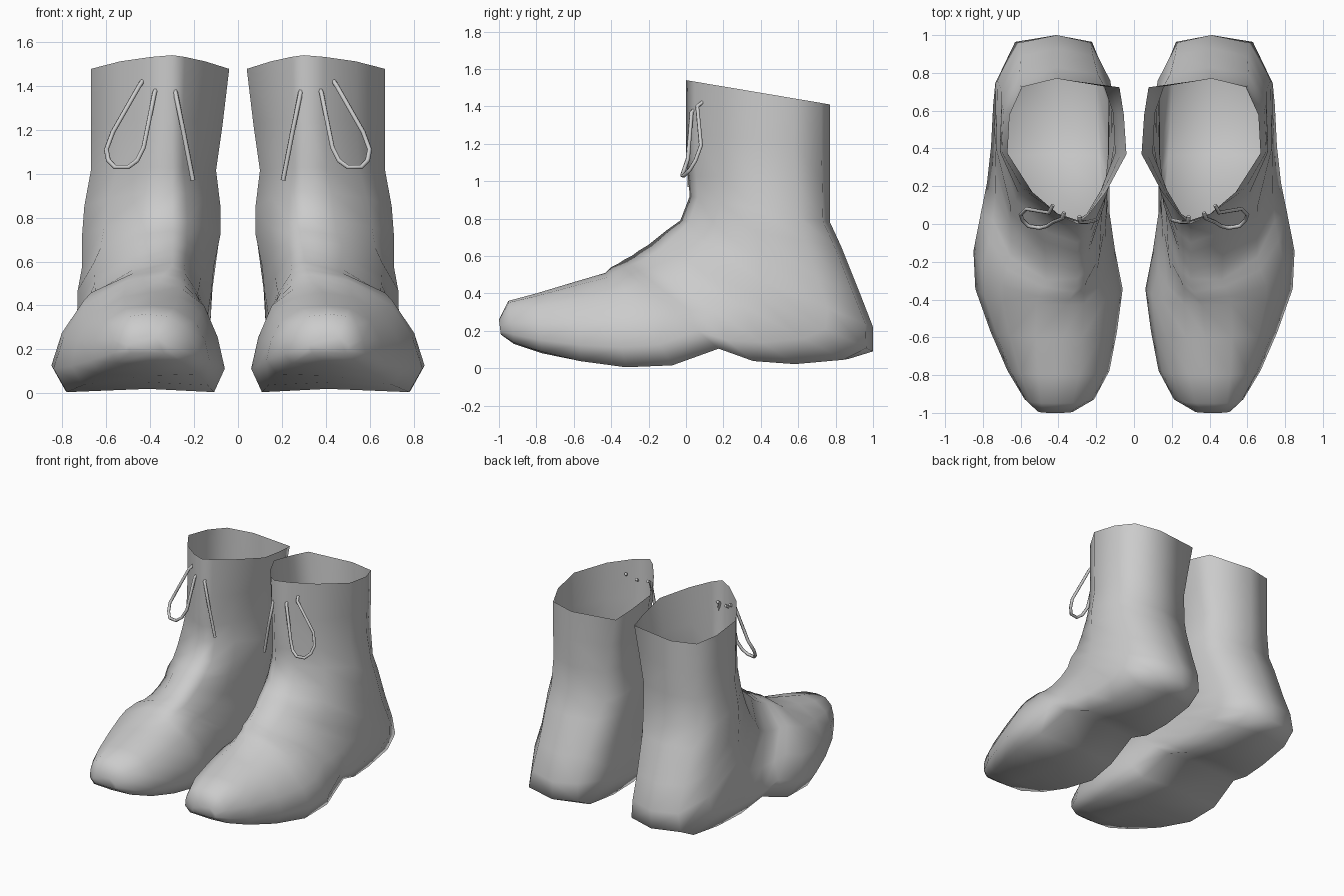
import bpy
import bmesh
from mathutils import Vector

default_cube = bpy.data.objects.get("Cube")
if default_cube:
    bpy.data.objects.remove(default_cube)

# One plain grey for leather and laces
grey = bpy.data.materials.new("plain_grey")
grey.use_nodes = True
grey.diffuse_color = (0.6, 0.6, 0.6, 1)
grey.node_tree.nodes["Principled BSDF"].inputs["Base Color"].default_value = (0.6, 0.6, 0.6, 1)

# Rings from the cuff, fanned round the ankle, out to the toe:
# front/top y, z, back/bottom y, z, inner x, outer x
RINGS = [
    (0, 1.54, .77, 1.41, .04, .67),
    (0, 1.25, .77, 1.2, .07, .67),
    (.01, 1.03, .77, 1, .1, .67),
    (.02, .92, .77, .78, .08, .7),
    (-.03, .79, .83, .65, .08, .71),
    (-.1, .74, .93, .4, .11, .71),
    (-.15, .7, 1, .22, .12, .73),
    (-.2, .66, 1, .09, .13, .74),
    (-.25, .63, .87, .03, .13, .75),
    (-.29, .6, .6, .01, .13, .76),
    (-.33, .58, .37, .03, .13, .78),
    (-.36, .56, .18, .1, .13, .81),
    (-.4, .54, -.07, .01, .1, .85),
    (-.43, .51, -.32, 0, .06, .84),
    (-.6, .46, -.56, .03, .09, .76),
    (-.8, .4, -.77, .08, .13, .67),
    (-.95, .36, -.92, .13, .21, .58),
    (-1, .26, -.99, .18, .32, .51),
]

# Half outlines: (distance from front to back, share of half width)
SHAFT = [(0, 0), (.06, .24), (.22, .62), (.48, 1), (.75, .96), (.94, .72), (1, 0)]
INSTEP = [(0, 0), (.05, .4), (.22, .82), (.48, 1), (.79, .98), (.965, .62), (1, 0)]
FOOT = [(0, 0), (.05, .32), (.22, .7), (.5, .9), (.78, 1), (.99, .86), (1, 0)]
TOE = [(0, 0), (.04, .45), (.22, .78), (.5, .94), (.78, 1), (.97, .82), (1, 0)]


def mix(a, b, t):
    return a + (b - a) * t


def ramp(value, start, end):
    return min(max((value - start) / (end - start), 0), 1)


def blend(first, second, t):
    return [(mix(a[0], b[0], t), mix(a[1], b[1], t)) for a, b in zip(first, second)]


def ring_points(index, ring, side):
    """Closed outline of one cross-section, blending shaft, instep, foot and toe."""
    front_y, front_z, back_y, back_z, inner, outer = ring
    ridge = mix(.3, .42, ramp(index, 10, 16))
    half = blend(SHAFT, INSTEP, ramp(index, 1, 6))
    half = blend(half, FOOT, ramp(index, 6, 11))
    half = blend(half, TOE, ramp(index, 13, 16))
    outline = [(s, w, outer) for s, w in half]
    outline += [(s, w, inner) for s, w in half[-2:0:-1]]
    points = []
    for s, w, edge in outline:
        x = mix(mix(ridge, .41, s), edge, w)
        points.append(Vector((side * x, mix(front_y, back_y, s), mix(front_z, back_z, s))))
    # The cuff is squarer at its inner back corner
    if index < 4:
        points[len(half)].x = side * mix(.41, inner, mix(.9, .72, index / 4))
    # The middle of the sole is hollowed slightly
    if 8 <= index <= 14:
        points[len(half) - 1].z += .02
    return points


def make_boot(name, side):
    """Open-topped skin lofted through the rings and closed at the toe."""
    bm = bmesh.new()
    loops = [[bm.verts.new(p) for p in ring_points(i, r, side)] for i, r in enumerate(RINGS)]
    for upper, lower in zip(loops, loops[1:]):
        for k in range(len(upper)):
            n = (k + 1) % len(upper)
            bm.faces.new((upper[k], upper[n], lower[n], lower[k]))
    bm.faces.new(loops[-1])
    bmesh.ops.recalc_face_normals(bm, faces=bm.faces)
    # An open skin can be oriented inside out: the toe cap must face forward
    bm.faces.ensure_lookup_table()
    if bm.faces[-1].normal.y > 0:
        bmesh.ops.reverse_faces(bm, faces=bm.faces)
    for face in bm.faces:
        face.smooth = True
    mesh = bpy.data.meshes.new(name)
    bm.to_mesh(mesh)
    bm.free()
    mesh.materials.append(grey)
    bpy.context.collection.objects.link(bpy.data.objects.new(name, mesh))


def make_lace(name, path, side):
    """Thin round cord along a path."""
    curve = bpy.data.curves.new(name, "CURVE")
    curve.dimensions = "3D"
    curve.bevel_depth = .011
    curve.bevel_resolution = 1
    curve.use_fill_caps = True
    spline = curve.splines.new("POLY")
    spline.points.add(len(path) - 1)
    for point, (x, y, z) in zip(spline.points, path):
        point.co = (side * x, y, z, 1)
    curve.materials.append(grey)
    bpy.context.collection.objects.link(bpy.data.objects.new(name, curve))


# Hanging bow loop and loose end, both tucked through the front of the shaft
LOOP = [(.37, .06, 1.39), (.38, .03, 1.37), (.43, .01, 1.12), (.46, -.01, 1.06),
        (.5, -.02, 1.03), (.56, -.01, 1.03), (.59, .02, 1.06), (.6, .05, 1.11),
        (.57, .08, 1.19), (.45, .06, 1.4), (.43, .1, 1.43)]
LOOSE_END = [(.29, .04, 1.39), (.285, .01, 1.37), (.25, .01, 1.2), (.205, .02, .97)]

for label, side in (("left", 1), ("right", -1)):
    make_boot(label + "_boot", side)
    make_lace(label + "_lace_loop", LOOP, side)
    make_lace(label + "_lace_end", LOOSE_END, side)
